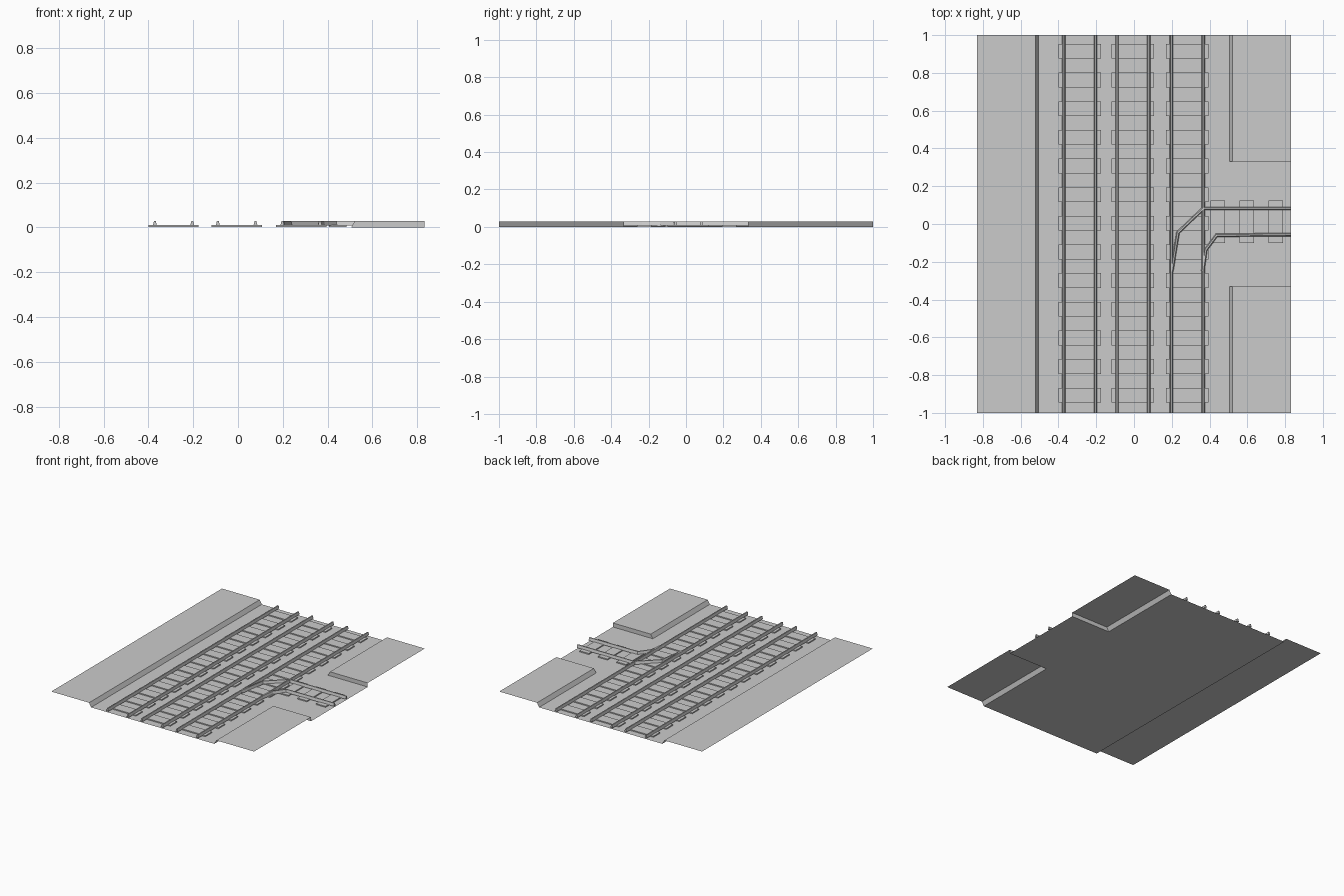
import bpy
import bmesh
from mathutils import Vector

cube = bpy.data.objects.get("Cube")
if cube:
    bpy.data.objects.remove(cube, do_unlink=True)

grey = bpy.data.materials.new("plain_grey")
grey.use_nodes = True
COLOUR = (0.6, 0.6, 0.6, 1)
grey.diffuse_color = COLOUR
grey.node_tree.nodes["Principled BSDF"].inputs["Base Color"].default_value = COLOUR

EDGE = 0.832       # half width of the ground
HEIGHT = 0.03      # platform height
TOE, LIP = 0.505, 0.522   # foot and top of the platform slopes
GAP = 0.332        # half width of the opening for the branch


def finish(name, bm):
    mesh = bpy.data.meshes.new(name)
    bm.to_mesh(mesh)
    bm.free()
    mesh.materials.append(grey)
    obj = bpy.data.objects.new(name, mesh)
    bpy.context.collection.objects.link(obj)
    return obj


def add_strip(bm, profile, y0, y1):
    """Sheet following an x-z profile between two y values."""
    rows = [(bm.verts.new((x, y0, z)), bm.verts.new((x, y1, z))) for x, z in profile]
    for (a, b), (c, d) in zip(rows, rows[1:]):
        bm.faces.new((a, c, d, b))


def add_box(bm, x0, x1, y0, y1, z0, z1):
    verts = bmesh.ops.create_cube(bm, size=1)["verts"]
    for v in verts:
        v.co = ((x0 + x1) / 2 + v.co.x * (x1 - x0),
                (y0 + y1) / 2 + v.co.y * (y1 - y0),
                (z0 + z1) / 2 + v.co.z * (z1 - z0))


def rail(name, path):
    """Tapered rail swept along a flat path with mitred corners."""
    bm = bmesh.new()
    pts = [Vector(p) for p in path]
    section = [(-0.009, 0.008), (0.009, 0.008), (0.004, 0.029), (-0.004, 0.029)]
    rings = []
    for i, p in enumerate(pts):
        before = (p - pts[i - 1]).normalized() if i else None
        after = (pts[i + 1] - p).normalized() if i < len(pts) - 1 else None
        d1, d2 = before or after, after or before
        tangent = (d1 + d2).normalized()
        side = Vector((tangent.y, -tangent.x)) / tangent.dot(d1)
        rings.append([bm.verts.new((p.x + side.x * o, p.y + side.y * o, z))
                      for o, z in section])
    for r, s in zip(rings, rings[1:]):
        for k in range(4):
            n = (k + 1) % 4
            bm.faces.new((r[k], r[n], s[n], s[k]))
    bm.faces.new(rings[0])
    bm.faces.new(rings[-1])
    bmesh.ops.recalc_face_normals(bm, faces=bm.faces)
    finish(name, bm)


# Ground sheet with the long platform on the right-hand side
bm = bmesh.new()
add_strip(bm, [(-EDGE, HEIGHT), (-LIP, HEIGHT), (-TOE, 0), (TOE, 0)], -1, 1)
add_strip(bm, [(TOE, 0), (EDGE, 0)], -GAP, GAP)
# Two short platforms with end walls facing the branch
for y0, y1, wall in ((-1, -GAP, -GAP), (GAP, 1, GAP)):
    add_strip(bm, [(TOE, 0), (LIP, HEIGHT), (EDGE, HEIGHT)], y0, y1)
    corners = [(TOE, 0), (EDGE, 0), (EDGE, HEIGHT), (LIP, HEIGHT)]
    if wall < 0:
        corners.reverse()
    bm.faces.new([bm.verts.new((x, wall, z)) for x, z in corners])
bmesh.ops.remove_doubles(bm, verts=bm.verts, dist=0.0001)
finish("ground_and_platforms", bm)

# Three main tracks
for label, left, right in (("outer", -0.371, -0.204),
                           ("middle", -0.09, 0.078),
                           ("branching", 0.198, 0.366)):
    bm = bmesh.new()
    centre = (left + right) / 2
    for i in range(13):
        y = 0.914 - i * 0.1517
        add_box(bm, centre - 0.112, centre + 0.112, y - 0.039, y + 0.039, 0.002, 0.01)
    finish(label + "_track_sleepers", bm)
    for side, x in (("right", left), ("left", right)):
        rail(f"{label}_track_{side}_rail", [(x, -1), (x, 1)])

# Branch leaving through the platform opening
bm = bmesh.new()
for x in (0.444, 0.597, 0.75):
    add_box(bm, x - 0.039, x + 0.039, -0.1, 0.124, 0.002, 0.01)
finish("branch_sleepers", bm)
rail("branch_back_rail", [(0.2, -0.25), (0.233, -0.045), (0.367, 0.082), (EDGE, 0.082)])
rail("branch_front_rail", [(0.364, -0.25), (0.38, -0.137), (0.437, -0.06), (EDGE, -0.056)])
